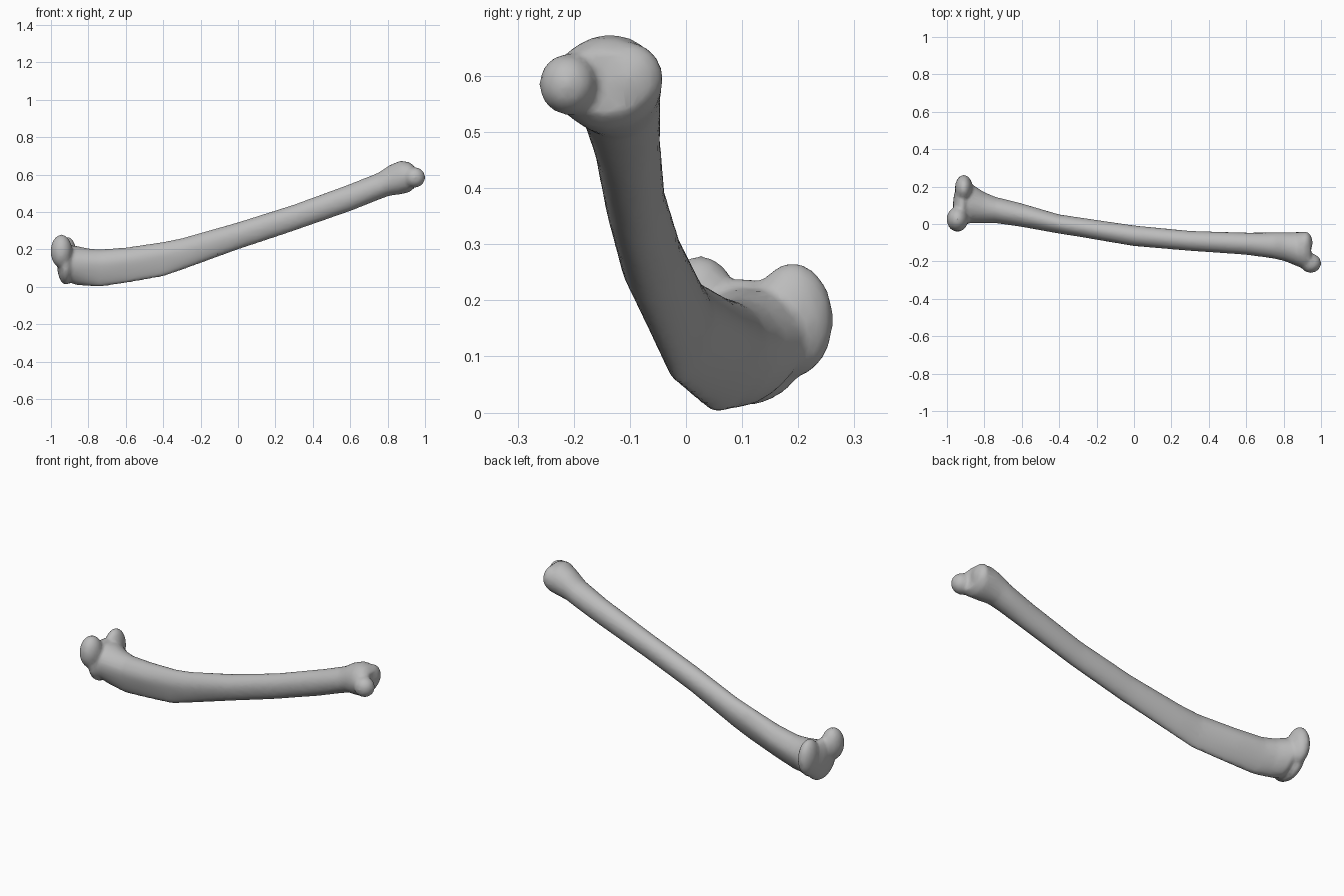
import bpy
import bmesh
from math import cos, sin, pi
from mathutils import Matrix, Vector

if "Cube" in bpy.data.objects:
    bpy.data.objects.remove(bpy.data.objects["Cube"])

SIDES = 28

# Shaft stations: x, y low, y high, z low, z high, strength of the lower crest
STATIONS = [
    (-0.94, 0.00, 0.20, 0.05, 0.22, 0.2),
    (-0.87, 0.00, 0.22, 0.01, 0.22, 0.4),
    (-0.80, 0.00, 0.175, 0.005, 0.205, 0.6),
    (-0.74, 0.00, 0.15, 0.00, 0.20, 0.75),
    (-0.60, -0.02, 0.115, 0.02, 0.21, 0.85),
    (-0.40, -0.055, 0.055, 0.055, 0.24, 0.8),
    (-0.30, -0.07, 0.04, 0.09, 0.26, 0.6),
    (0.00, -0.12, -0.005, 0.20, 0.345, 0.35),
    (0.30, -0.145, -0.035, 0.30, 0.44, 0.25),
    (0.60, -0.165, -0.045, 0.405, 0.55, 0.1),
    (0.75, -0.185, -0.045, 0.465, 0.61, 0.0),
    (0.81, -0.20, -0.045, 0.487, 0.65, 0.0),
    (0.87, -0.225, -0.043, 0.495, 0.675, 0.0),
    (0.915, -0.24, -0.043, 0.505, 0.667, 0.0),
    (0.945, -0.24, -0.06, 0.53, 0.645, 0.0),
]

# Rounded knobs at the two ends: centre, radii
KNOBS = [
    ((-0.944, 0.025, 0.19), (0.058, 0.067, 0.09)),
    ((-0.91, 0.19, 0.165), (0.048, 0.073, 0.103)),
    ((-0.92, 0.10, 0.125), (0.048, 0.12, 0.115)),
    ((0.945, -0.21, 0.585), (0.056, 0.052, 0.055)),
    ((0.915, -0.10, 0.595), (0.04, 0.06, 0.065)),
]


def section(bm, x, y0, y1, z0, z1, crest):
    """One ring, pinched towards a ridge at its lower side."""
    yc, zc = (y0 + y1) / 2, (z0 + z1) / 2
    hy, hz = (y1 - y0) / 2, (z1 - z0) / 2
    ring = []
    for i in range(SIDES):
        a = 2 * pi * i / SIDES
        c, s = cos(a), sin(a)
        low = max(0.0, 0.35 - s) / 1.35
        across = c * (1 - 0.55 * crest * low) - 0.35 * crest * low * low
        across = max(across, -1.0)
        ring.append(bm.verts.new((x, yc + hy * across, zc + hz * s)))
    return ring


def add_shaft(bm):
    rings = [section(bm, *row) for row in STATIONS]
    for a, b in zip(rings, rings[1:]):
        for i in range(SIDES):
            j = (i + 1) % SIDES
            bm.faces.new((a[i], a[j], b[j], b[i]))
    bm.faces.new(rings[0])
    bm.faces.new(rings[-1])


def add_knob(bm, centre, radii):
    matrix = Matrix.Translation(Vector(centre)) @ Matrix.Diagonal((*radii, 1))
    bmesh.ops.create_icosphere(bm, subdivisions=3, radius=1, matrix=matrix)


# Bone surface, fused from shaft and knobs
bm = bmesh.new()
add_shaft(bm)
for centre, radii in KNOBS:
    add_knob(bm, centre, radii)
bmesh.ops.recalc_face_normals(bm, faces=bm.faces)
mesh = bpy.data.meshes.new("long_bone")
bm.to_mesh(mesh)
bm.free()
bone = bpy.data.objects.new("long_bone", mesh)
bpy.context.collection.objects.link(bone)

# Plain grey bone colour
grey = bpy.data.materials.new("bone_grey")
grey.use_nodes = True
colour = (0.5, 0.5, 0.5, 1)
grey.diffuse_color = colour
grey.node_tree.nodes["Principled BSDF"].inputs["Base Color"].default_value = colour
mesh.materials.append(grey)

# Blend the joints and soften the surface
fuse = bone.modifiers.new("fuse", 'REMESH')
fuse.mode = 'VOXEL'
fuse.voxel_size = 0.009
fuse.use_smooth_shade = True
soften = bone.modifiers.new("soften", 'SMOOTH')
soften.factor = 0.5
soften.iterations = 8
reduce = bone.modifiers.new("reduce", 'DECIMATE')
reduce.ratio = 0.25

bpy.context.view_layer.objects.active = bone
bone.select_set(True)
for name in [m.name for m in bone.modifiers]:
    bpy.ops.object.modifier_apply(modifier=name)
bpy.ops.object.shade_smooth_by_angle()
